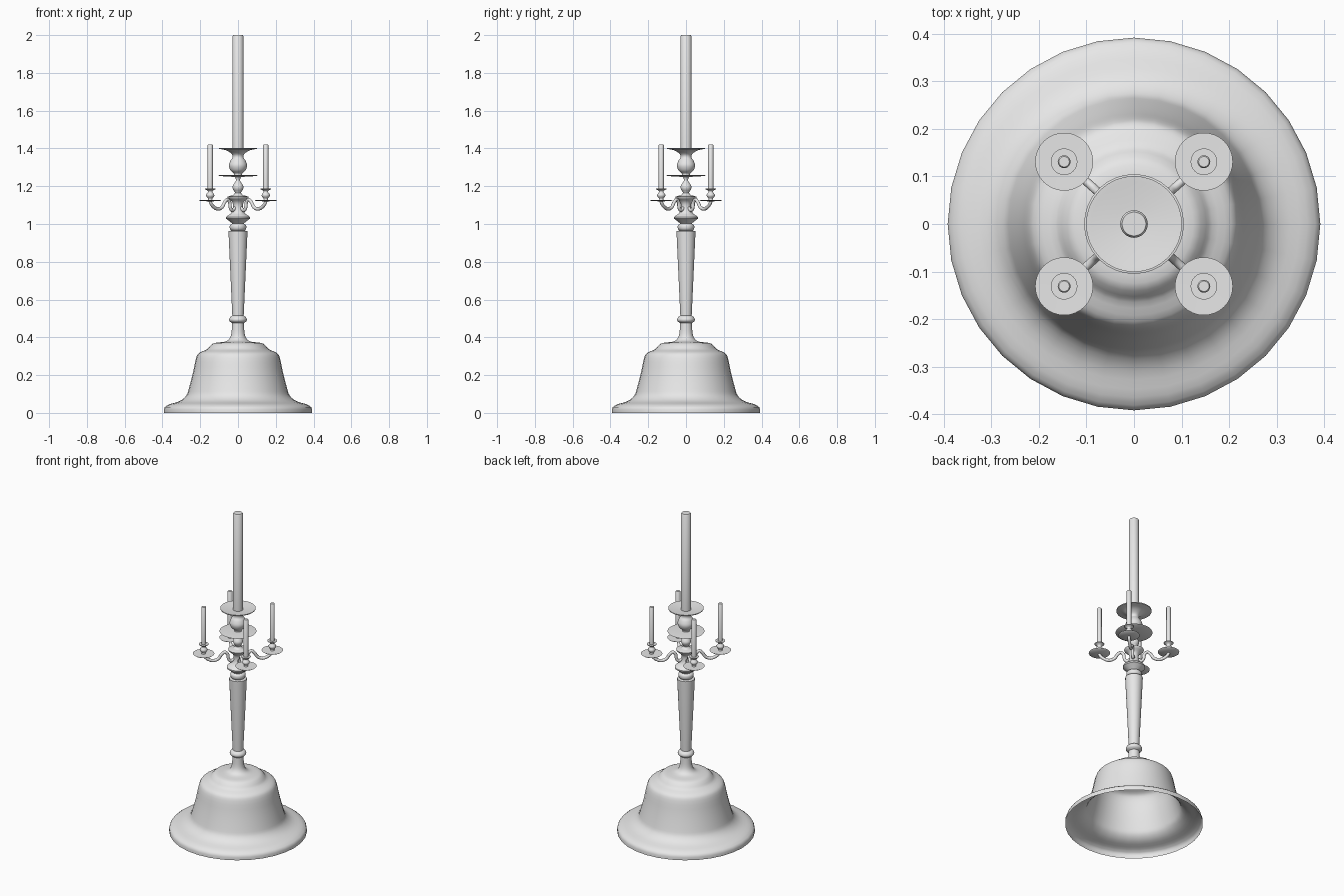
import bpy, bmesh, math
from mathutils import Vector

if "Cube" in bpy.data.objects:
    bpy.data.objects.remove(bpy.data.objects["Cube"])

metal = bpy.data.materials.new("light_grey")
metal.diffuse_color = (0.8, 0.8, 0.8, 1)
metal.use_nodes = True
metal.node_tree.nodes["Principled BSDF"].inputs["Base Color"].default_value = metal.diffuse_color


def smooth(pts, steps=4):
    """Catmull-Rom interpolation through profile or path points."""
    p = [Vector(q) for q in pts]
    p = [2 * p[0] - p[1]] + p + [2 * p[-1] - p[-2]]
    out = []
    for i in range(1, len(p) - 2):
        a, b, c, d = p[i - 1:i + 3]
        for k in range(steps):
            t = k / steps
            out.append(0.5 * (2 * b + (c - a) * t + (2 * a - 5 * b + 4 * c - d) * t * t
                              + (3 * b - a - 3 * c + d) * t ** 3))
    return out + [p[-2]]


def finish(name, bm, angle=40):
    bmesh.ops.recalc_face_normals(bm, faces=bm.faces)
    me = bpy.data.meshes.new(name)
    bm.to_mesh(me)
    bm.free()
    ob = bpy.data.objects.new(name, me)
    bpy.context.collection.objects.link(ob)
    me.materials.append(metal)
    bpy.ops.object.select_all(action='DESELECT')
    ob.select_set(True)
    bpy.context.view_layer.objects.active = ob
    bpy.ops.object.shade_smooth_by_angle(angle=math.radians(angle))
    return ob


def lathe(name, profile, n=32, at=(0, 0), cap=(True, True)):
    """Turned part from (radius, height) points."""
    bm = bmesh.new()
    rings = [[bm.verts.new((at[0] + r * math.cos(2 * math.pi * i / n),
                            at[1] + r * math.sin(2 * math.pi * i / n), z))
              for i in range(n)] for r, z in profile]
    for a, b in zip(rings, rings[1:]):
        for i in range(n):
            j = (i + 1) % n
            bm.faces.new((a[i], a[j], b[j], b[i]))
    if cap[0]:
        bm.faces.new(rings[0][::-1])
    if cap[1]:
        bm.faces.new(rings[-1])
    return finish(name, bm)


def tube(name, path, radius, n=10):
    """Round bar along a path lying in a vertical plane."""
    bm = bmesh.new()
    side = Vector((path[-1].y - path[0].y, path[0].x - path[-1].x, 0)).normalized()
    rings = []
    for i, p in enumerate(path):
        t = (path[min(i + 1, len(path) - 1)] - path[max(i - 1, 0)]).normalized()
        up = t.cross(side)
        rings.append([bm.verts.new(p + radius * (side * math.cos(2 * math.pi * k / n)
                                                 + up * math.sin(2 * math.pi * k / n)))
                      for k in range(n)])
    for a, b in zip(rings, rings[1:]):
        for k in range(n):
            j = (k + 1) % n
            bm.faces.new((a[k], a[j], b[j], b[k]))
    bm.faces.new(rings[0])
    bm.faces.new(rings[-1][::-1])
    return finish(name, bm)


# hollow bell base, open underneath
bell = [(0.392, 0), (0.392, 0.018)] + smooth(
    [(0.388, 0.03), (0.365, 0.045), (0.31, 0.062), (0.275, 0.09), (0.26, 0.13),
     (0.238, 0.215), (0.222, 0.29), (0.205, 0.318), (0.165, 0.336), (0.147, 0.355),
     (0.125, 0.37), (0.07, 0.377), (0.046, 0.392), (0.035, 0.42), (0.031, 0.477)], 3)
lathe("bell_base", bell, cap=(False, False))

# collar above the base and tapering column
lathe("lower_collar", smooth([(0.031, 0.475), (0.044, 0.485), (0.047, 0.495),
                              (0.042, 0.506), (0.03, 0.515)], 3))
lathe("column", [(0.03, 0.51), (0.05, 0.95), (0.05, 0.962), (0.03, 0.966)])

# turned rings and knop above the column
lathe("upper_ring", smooth([(0.03, 0.962), (0.041, 0.972), (0.044, 0.984),
                            (0.041, 0.996), (0.028, 1.004)], 3))
lathe("knop", [(0.028, 1.0), (0.042, 1.012), (0.063, 1.028), (0.064, 1.036)] + smooth(
    [(0.058, 1.042), (0.036, 1.058), (0.026, 1.085), (0.03, 1.115), (0.054, 1.138)], 3)
    + [(0.056, 1.145), (0.03, 1.152)])
lathe("spindle", smooth([(0.03, 1.15), (0.016, 1.165), (0.026, 1.182), (0.029, 1.197),
                         (0.022, 1.212), (0.011, 1.23), (0.016, 1.25)], 3))

# drip plate, bulb and flared cup
lathe("drip_plate", [(0.016, 1.249), (0.098, 1.254), (0.105, 1.258),
                     (0.098, 1.259), (0.02, 1.259)])
lathe("bulb_and_cup", smooth([(0.02, 1.258), (0.022, 1.268), (0.04, 1.285), (0.048, 1.31),
                              (0.04, 1.335), (0.029, 1.352), (0.033, 1.37),
                              (0.06, 1.389), (0.1, 1.398)], 4)
      + [(0.101, 1.403), (0.09, 1.402), (0.04, 1.394)])
lathe("main_candle", [(0.029, 1.385), (0.029, 1.994), (0.025, 2.0)])

# four branches with plate, socket and candle
CX, CY = 0.147, 0.131
R = math.hypot(CX, CY)
ARM = [(0.02, 1.085), (0.042, 1.072), (0.055, 1.088), (0.058, 1.112), (0.075, 1.13),
       (0.095, 1.115), (0.112, 1.09), (0.142, 1.079), (0.172, 1.09), (R - 0.004, 1.11), (R, 1.125)]
for sx, sy, tag in ((1, 1, "back_right"), (-1, 1, "back_left"),
                    (1, -1, "front_right"), (-1, -1, "front_left")):
    c = (sx * CX, sy * CY)
    path = smooth([(c[0] * d / R, c[1] * d / R, z) for d, z in ARM])
    tube("arm_" + tag, path, 0.009)
    lathe("arm_plate_" + tag, [(0.014, 1.12), (0.055, 1.123), (0.061, 1.128),
                               (0.055, 1.128), (0.012, 1.127)], 32, c)
    lathe("socket_" + tag, smooth([(0.012, 1.126), (0.011, 1.134), (0.02, 1.146),
                                   (0.021, 1.156), (0.012, 1.17), (0.017, 1.178),
                                   (0.027, 1.184)], 3)
          + [(0.028, 1.188), (0.013, 1.188)], 24, c)
    lathe("small_candle_" + tag, [(0.0135, 1.18), (0.0135, 1.418), (0.011, 1.421)], 20, c)
